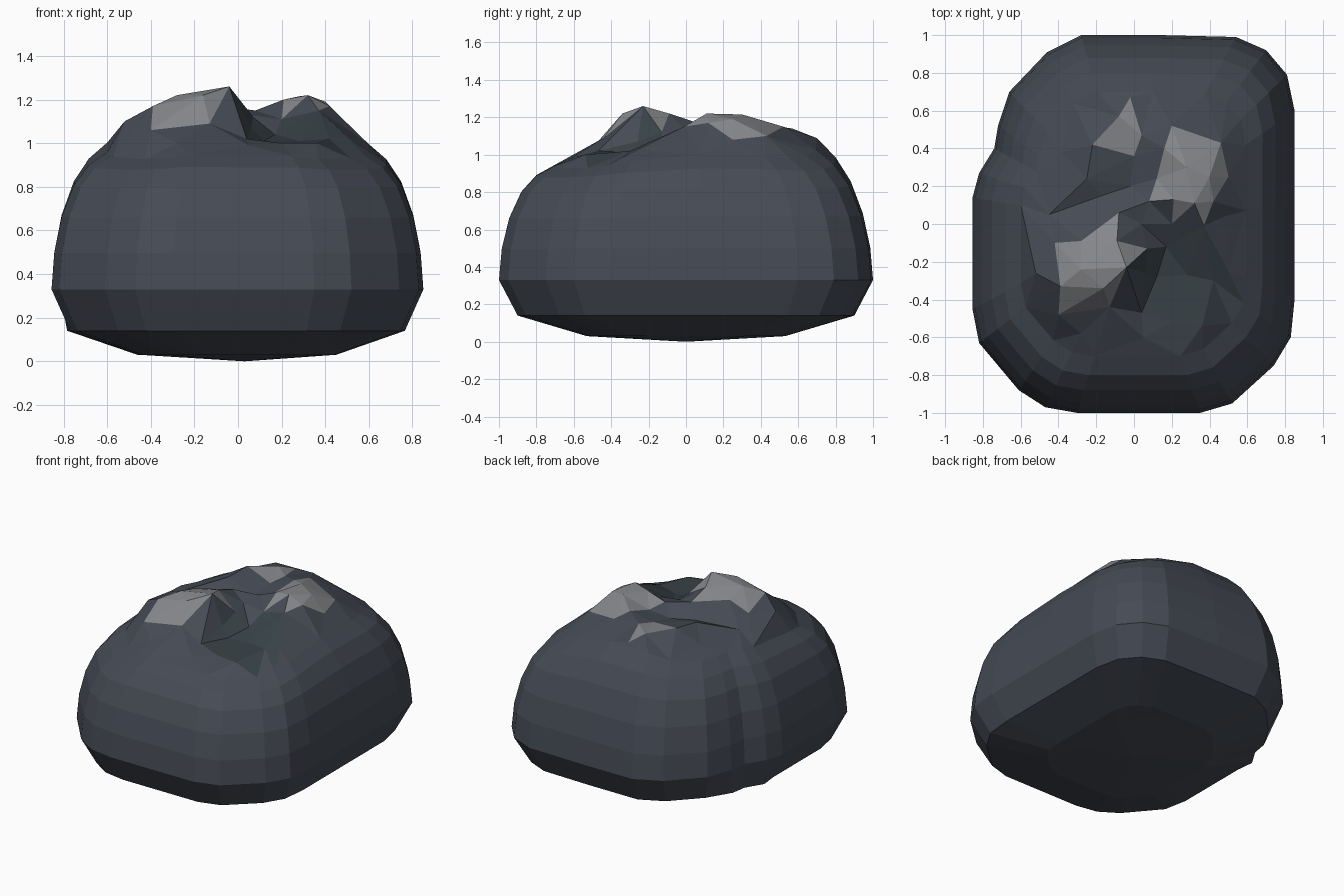
import bpy, math
from mathutils import Vector
from mathutils.geometry import delaunay_2d_cdt
import bmesh

# Plan outline at the widest level (z = 0.33), counter-clockwise
OUTLINE = [(0.85, 0.1), (0.85, 0.6), (0.81, 0.79), (0.70, 0.92), (0.54, 0.99),
           (0.14, 1.0), (-0.28, 1.0), (-0.46, 0.91), (-0.66, 0.70), (-0.72, 0.52),
           (-0.74, 0.40), (-0.82, 0.27), (-0.855, 0.14), (-0.855, -0.45),
           (-0.82, -0.63), (-0.61, -0.88), (-0.47, -0.97), (-0.30, -1.0),
           (0.35, -1.0), (0.52, -0.95), (0.74, -0.75), (0.83, -0.60), (0.85, -0.40)]
# Flank profile: outline scale, height
PROFILE = [(1.0, 0.33), (0.985, 0.50), (0.945, 0.67), (0.88, 0.82), (0.80, 0.92), (0.70, 0.99)]
# Underside profile
UNDER = [(1.0, 0.33), (0.9, 0.14), (0.53, 0.03)]

# Broken crown: peaks, saddle and pit
CROWN = [(-.28, -.58, 1.0), (.05, -.6, .99),
         (-.4, -.48, 1.06), (-.13, -.44, 1.09), (.04, -.47, 1.02), (.2, -.52, 1.0), (.36, -.54, 1.0),
         (-.52, -.26, 1.1), (-.39, -.33, 1.17), (-.28, -.24, 1.22), (-.16, -.34, 1.22),
         (-.04, -.23, 1.26), (.06, -.26, 1.07), (-.28, -.09, 1.18), (-.09, -.09, 1.22),
         (.07, -.13, 1.12), (.12, -.28, 1.01), (.28, -.27, 1.01), (.42, -.3, 1.02),
         (.5, -.25, 1.03), (.17, -.12, 1.04), (.37, -.01, 1.15), (.2, 0, 1.11),
         (.04, 0, 1.13), (-.08, .06, 1.17), (.08, .12, 1.15), (.21, .13, 1.2),
         (.32, .11, 1.22), (.42, .12, 1.17), (-.17, .15, 1.1), (-.02, .2, 1.09),
         (-.25, .24, 1.14), (.12, .24, 1.13), (-.22, .42, 1.16), (0, .36, 1.12),
         (.16, .4, 1.17), (.28, .3, 1.215), (.4, .25, 1.19), (.46, .43, 1.10),
         (.2, .52, 1.15), (.04, .47, 1.14), (-.08, .57, 1.14), (-.02, .67, 1.10),
         (-.45, .05, 1.07), (-.38, .38, 1.07),
         (.48, .04, 1.08), (.5, .25, 1.08), (-.42, -.1, 1.12)]


def material(name, colour):
    m = bpy.data.materials.new(name)
    m.diffuse_color = (*colour, 1)
    return m


def ring(bm, s, z, upper=True):
    verts = []
    for i, (x, y) in enumerate(OUTLINE):
        h = z
        if upper:
            # Rise towards the back, drop at the corners
            h += (0.33 if y > 0 else 0.13) * (1 - s) * y
            h -= (0.65 if y > 0 else 0.3) * (1 - s) * max(0, abs(x * y) / 0.855 - 0.3)
        elif 8 < i < 12:
            # The side notch fades out underneath
            x -= 0.05
        verts.append(bm.verts.new((x * s, y * s, h)))
    return verts


def skin(bm, rings):
    n = len(OUTLINE)
    for a, b in zip(rings, rings[1:]):
        for i in range(n):
            j = (i + 1) % n
            bm.faces.new((a[i], a[j], b[j], b[i]))


def cap(bm, boundary, inner):
    # Fill a boundary loop with facets through scattered inner points
    verts = boundary + [bm.verts.new(p) for p in inner]
    flat = [Vector((v.co.x, v.co.y)) for v in verts]
    loop = list(range(len(boundary)))
    out = delaunay_2d_cdt(flat, [], [loop], 1, 1e-5)
    faces, origin = out[2], out[3]
    return [bm.faces.new([verts[origin[i][0]] for i in f]) for f in faces]


bm = bmesh.new()

# Flanks
rings = [ring(bm, s, z) for s, z in PROFILE]
skin(bm, rings)

# Crown with pale broken facets and a dark pit
for f in cap(bm, rings[-1], CROWN):
    c = f.calc_center_median()

    def near(x, y, r):
        return math.hypot(c.x - x, c.y - y) < r
    if near(.27, -.27, .25):
        f.material_index = 2
    elif near(-.2, -.24, .21) or near(.3, .24, .2) or near(-.08, .5, .11):
        f.material_index = 1

# Underside
lower = [rings[0]] + [ring(bm, s, z, False) for s, z in UNDER[1:]]
skin(bm, lower)
cap(bm, lower[-1], [(0.03, 0, 0)])

bmesh.ops.recalc_face_normals(bm, faces=bm.faces[:])
mesh = bpy.data.meshes.new("boulder")
bm.to_mesh(mesh)
bm.free()
boulder = bpy.data.objects.new("boulder", mesh)
bpy.context.collection.objects.link(boulder)
for name, colour in (("slate", (.06, .07, .09)), ("pale_stone", (.24, .245, .26)),
                     ("pit_stone", (.04, .055, .063))):
    mesh.materials.append(material(name, colour))
